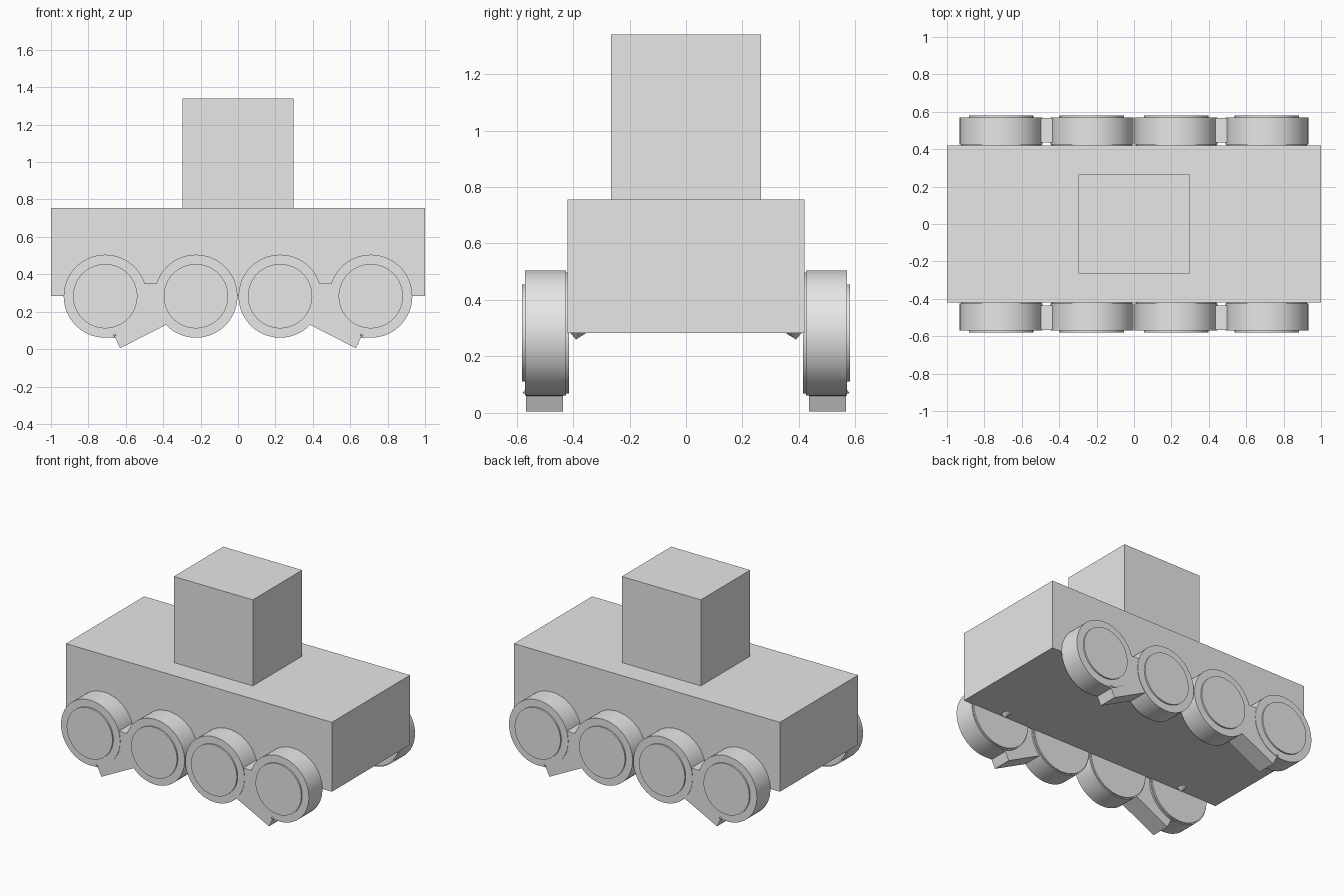
import bpy
import bmesh
from math import radians
from mathutils import Matrix, Vector

cube = bpy.data.objects.get("Cube")
if cube:
    bpy.data.objects.remove(cube, do_unlink=True)

grey = bpy.data.materials.new("plain_grey")
grey.use_nodes = True
grey.diffuse_color = (0.8, 0.8, 0.8, 1)
grey.node_tree.nodes["Principled BSDF"].inputs["Base Color"].default_value = (0.8, 0.8, 0.8, 1)


def finish(bm, name, smooth=False):
    bmesh.ops.recalc_face_normals(bm, faces=bm.faces)
    mesh = bpy.data.meshes.new(name)
    bm.to_mesh(mesh)
    bm.free()
    mesh.materials.append(grey)
    obj = bpy.data.objects.new(name, mesh)
    bpy.context.collection.objects.link(obj)
    if smooth:
        bpy.ops.object.select_all(action="DESELECT")
        obj.select_set(True)
        bpy.context.view_layer.objects.active = obj
        bpy.ops.object.shade_smooth_by_angle(angle=radians(30))
    return obj


def box(name, size, center):
    bm = bmesh.new()
    bmesh.ops.create_cube(bm, size=1)
    bmesh.ops.scale(bm, vec=size, verts=bm.verts)
    bmesh.ops.translate(bm, vec=center, verts=bm.verts)
    return finish(bm, name)


def add_disc(bm, x, z, radius, y0, y1):
    # Cylinder lying along the y axis
    place = Matrix.Translation((x, (y0 + y1) / 2, z)) @ Matrix.Rotation(radians(90), 4, "X")
    bmesh.ops.create_cone(bm, cap_ends=True, segments=64, radius1=radius,
                          radius2=radius, depth=abs(y1 - y0), matrix=place)


def wheel(name, x, side):
    bm = bmesh.new()
    for radius, inner, outer in ((0.215, 0.415, 0.43),   # inner flange
                                 (0.222, 0.425, 0.57),   # tread
                                 (0.172, 0.56, 0.58)):   # hub cap
        add_disc(bm, x, 0.283, radius, side * inner, side * outer)
    return finish(bm, name, True)


def bracket(name, end, side):
    outline = [(0.385, 0.13), (0.63, 0.005), (0.657, 0.06), (0.71, 0.062),
               (0.6, 0.25), (0.52, 0.35), (0.42, 0.35), (0.33, 0.25)]
    bm = bmesh.new()
    face = bm.faces.new([bm.verts.new((end * x, side * 0.436, z)) for x, z in outline])
    moved = bmesh.ops.extrude_face_region(bm, geom=[face])["geom"]
    verts = [v for v in moved if isinstance(v, bmesh.types.BMVert)]
    bmesh.ops.translate(bm, vec=(0, side * 0.131, 0), verts=verts)
    return finish(bm, name)


def stud(name, tip, base, radius):
    # Small pointed peg
    axis = Vector(tip) - Vector(base)
    place = Matrix.Translation((Vector(tip) + Vector(base)) / 2) @ \
        axis.to_track_quat("Z", "Y").to_matrix().to_4x4()
    bm = bmesh.new()
    bmesh.ops.create_cone(bm, cap_ends=True, segments=12, radius1=radius,
                          radius2=0, depth=axis.length, matrix=place)
    return finish(bm, name)


# Hull and upper block
box("hull", (2, 0.84, 0.472), (0, 0, 0.519))
box("upper_block", (0.594, 0.53, 0.59), (0, 0, 1.045))

# Running gear on both sides
for side, side_name in ((-1, "front"), (1, "back")):
    for end, end_name in ((-1, "right"), (1, "left")):
        tag = f"{side_name}_{end_name}"
        wheel(f"outer_wheel_{tag}", end * 0.71, side)
        wheel(f"inner_wheel_{tag}", end * 0.225, side)
        bracket(f"bracket_{tag}", end, side)
        stud(f"outer_stud_{tag}", (end * 0.655, side * 0.58, 0.07),
             (end * 0.67, side * 0.54, 0.085), 0.025)
        stud(f"hull_stud_{tag}", (end * 0.7, side * 0.39, 0.26),
             (end * 0.7, side * 0.385, 0.29), 0.035)
